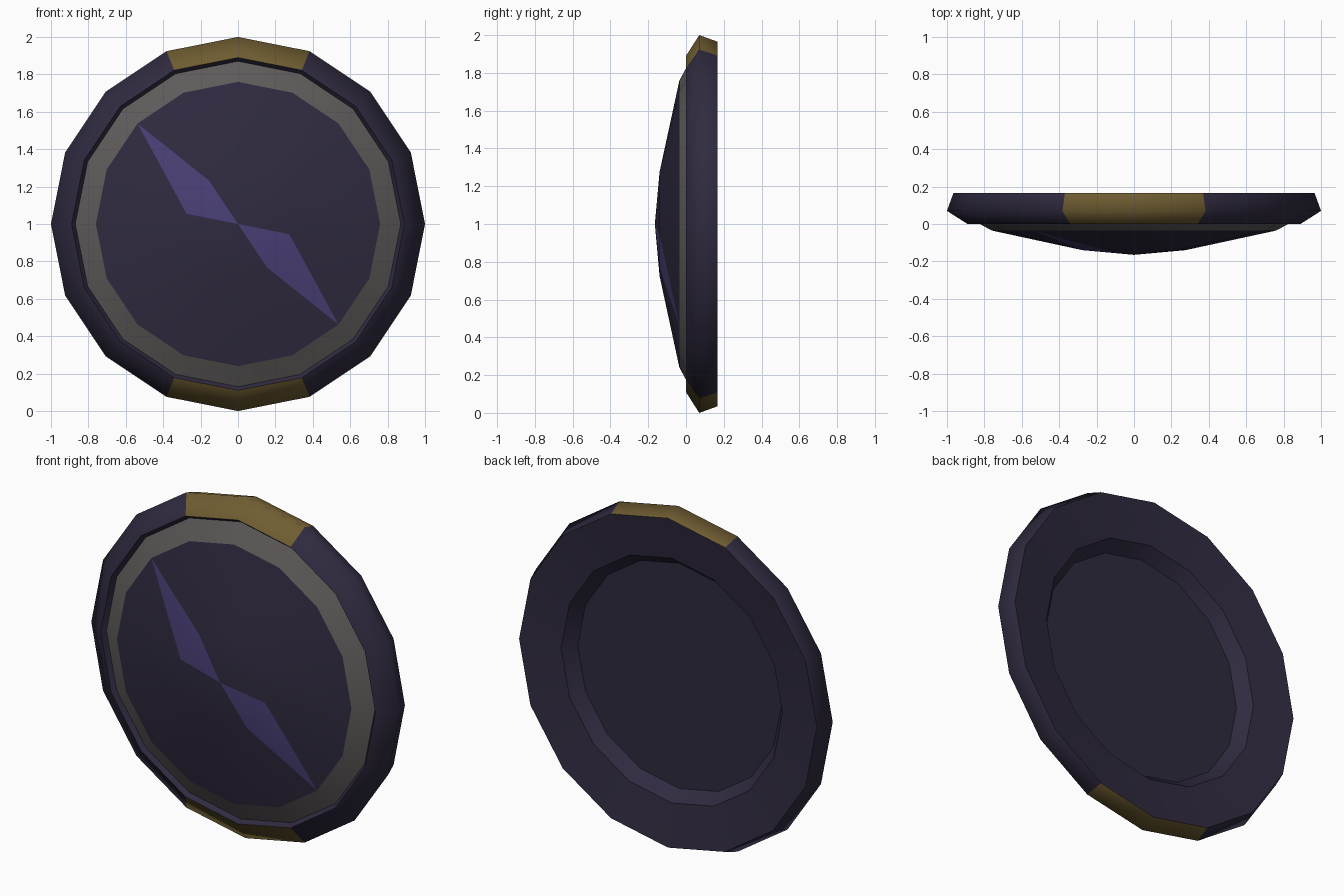
import bpy, bmesh
from math import sin, cos, radians

if "Cube" in bpy.data.objects:
    bpy.data.objects.remove(bpy.data.objects["Cube"])

SIDES = 16
STEP = 360 / SIDES


def material(name, rgb):
    m = bpy.data.materials.new(name)
    m.diffuse_color = (*rgb, 1)
    m.use_nodes = True
    m.node_tree.nodes["Principled BSDF"].inputs["Base Color"].default_value = m.diffuse_color
    return m


BODY = material("dark_purple", (0.029, 0.023, 0.05))
ACCENT = material("violet", (0.068, 0.05, 0.18))
GOLD = material("gold", (0.16, 0.11, 0.032))
METAL = material("grey_metal", (0.115, 0.103, 0.103))


def point(r, deg, y):
    a = radians(deg)
    return (r * cos(a), y, 1 + r * sin(a))


def finish(name, bm, mats, angle):
    bmesh.ops.remove_doubles(bm, verts=bm.verts, dist=0.0005)
    me = bpy.data.meshes.new(name)
    bm.to_mesh(me)
    bm.free()
    for m in mats:
        me.materials.append(m)
    ob = bpy.data.objects.new(name, me)
    bpy.context.collection.objects.link(ob)
    bpy.ops.object.select_all(action='DESELECT')
    ob.select_set(True)
    bpy.context.view_layer.objects.active = ob
    bpy.ops.object.shade_smooth_by_angle(angle=radians(angle))


def lathe(name, profile, mats, angle, marked=()):
    """Turn a (radius, y) profile about the disc axis; marked segments use material 1."""
    bm = bmesh.new()
    for s in range(SIDES):
        a, b = s * STEP, (s + 1) * STEP
        for (r0, y0), (r1, y1) in zip(profile, profile[1:]):
            pts = [point(r0, a, y0), point(r0, b, y0), point(r1, b, y1), point(r1, a, y1)]
            if r0 == 0:
                pts = pts[1:]
            f = bm.faces.new([bm.verts.new(p) for p in pts])
            f.material_index = 1 if s in marked else 0
    finish(name, bm, mats, angle)


# Slightly dished back with a recess
lathe("back", [(0, 0.06), (0.66, 0.06), (0.717, 0.132), (0.965, 0.167)], [BODY], 35)
# Rounded outer edge with gold plates at top and bottom
lathe("outer_edge", [(0.965, 0.167), (1.0, 0.07), (0.89, 0.0)], [BODY, GOLD], 85,
      marked=(3, 4, 11, 12))
# Step from the edge down to the band
lathe("inner_lip", [(0.89, 0.0), (0.87, 0.025)], [BODY], 35)
# Sloping metal band
lathe("metal_band", [(0.87, 0.025), (0.76, -0.035)], [METAL], 35)

# Shallow dome: 16-point border, 8-point inner ring, centre peak
bm = bmesh.new()
outer = [bm.verts.new(point(0.76, i * STEP, -0.035)) for i in range(SIDES)]
inner = [bm.verts.new(point(0.28, 45 * k - 11.25, -0.14)) for k in range(8)]
peak = bm.verts.new(point(0, 0, -0.165))
for k in range(8):
    v, nxt = inner[k], inner[(k + 1) % 8]
    o = [outer[(2 * k + d) % SIDES] for d in (-2, -1, 0)]
    bm.faces.new((v, o[0], o[1]))
    bm.faces.new((v, o[1], o[2]))
    # The two opposite diamond blades are violet
    for f in (bm.faces.new((v, o[2], nxt)), bm.faces.new((peak, v, nxt))):
        f.material_index = 1 if k in (3, 7) else 0
finish("dome", bm, [BODY, ACCENT], 35)
